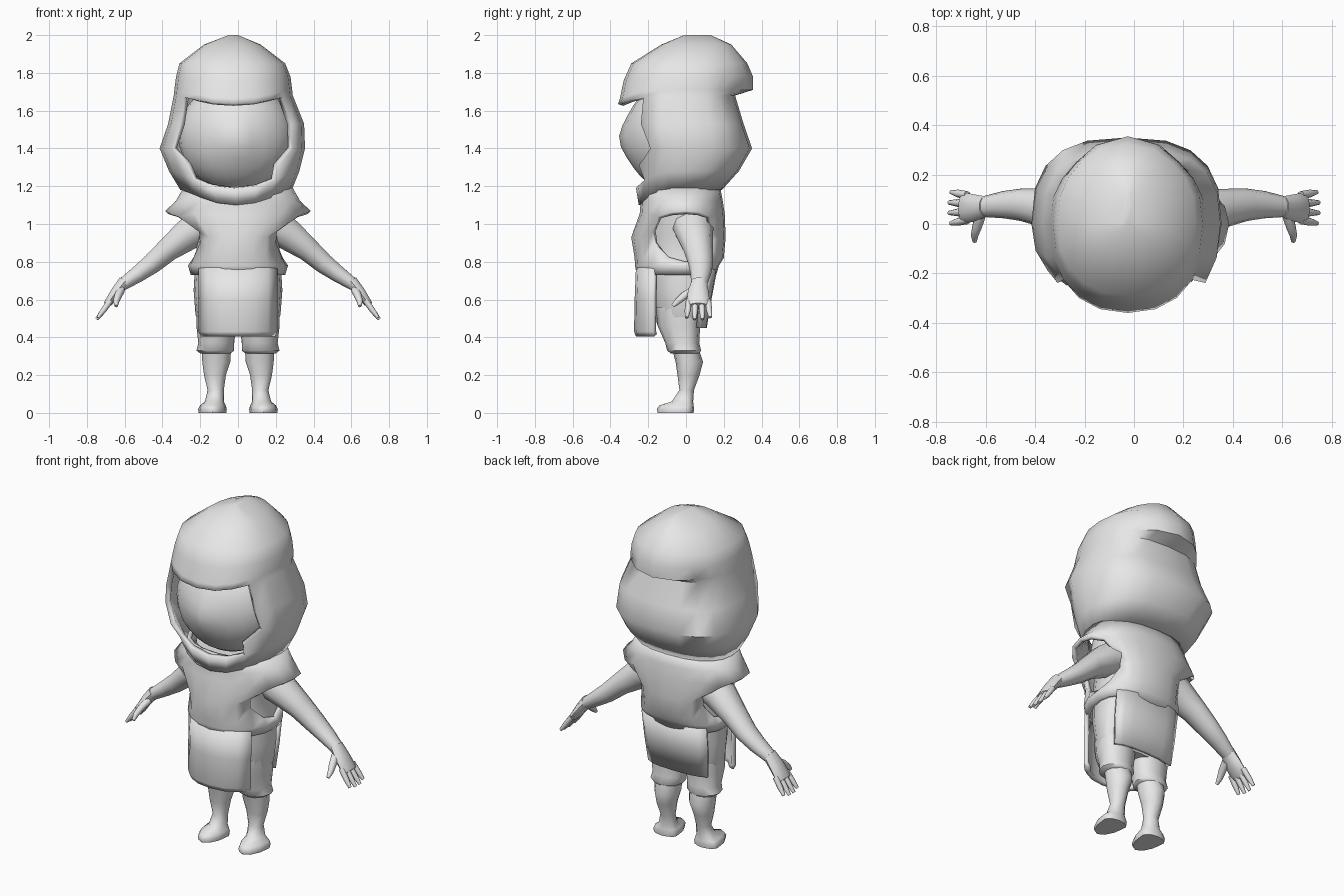
import bpy, bmesh, math
from mathutils import Vector

cube = bpy.data.objects.get("Cube")
if cube:
    bpy.data.objects.remove(cube)

grey = bpy.data.materials.new("plain_grey")
grey.use_nodes = True
grey.diffuse_color = (0.8, 0.8, 0.8, 1)
grey.node_tree.nodes["Principled BSDF"].inputs["Base Color"].default_value = (0.8, 0.8, 0.8, 1)

SIDES = 20


def finish(name, bm, thick=0, mirror=False, closed=True, sharp=50):
    if closed:
        bmesh.ops.recalc_face_normals(bm, faces=bm.faces)
    mesh = bpy.data.meshes.new(name)
    bm.to_mesh(mesh)
    bm.free()
    ob = bpy.data.objects.new(name, mesh)
    bpy.context.collection.objects.link(ob)
    mesh.materials.append(grey)
    if thick:
        mod = ob.modifiers.new("thickness", 'SOLIDIFY')
        mod.thickness = thick
        mod.offset = -1
    if mirror:
        ob.modifiers.new("mirror", 'MIRROR').use_mirror_merge = False
    bpy.ops.object.select_all(action='DESELECT')
    ob.select_set(True)
    bpy.context.view_layer.objects.active = ob
    bpy.ops.object.shade_smooth_by_angle(angle=math.radians(sharp))
    return ob


def skin(bm, rings, wrap=True, keep=lambda i, j: True):
    """Join point rings with quads; keep(i, j) decides which quads exist."""
    vs = [[bm.verts.new(p) for p in r] for r in rings]
    n = len(vs[0])
    for i in range(len(vs) - 1):
        for j in range(n if wrap else n - 1):
            if keep(i, j):
                k = (j + 1) % n
                bm.faces.new((vs[i][j], vs[i][k], vs[i + 1][k], vs[i + 1][j]))
    return vs


def power(v, p):
    return math.copysign(abs(v) ** p, v)


def oval(z, w, front, back, cx=0, p=1.0, sides=SIDES, dip=0, tail=0):
    """Horizontal ring starting at the front, turning towards +x.
    dip lowers the front centre, tail pulls the back centre outwards."""
    pts = []
    for j in range(sides):
        a = math.tau * j / sides
        c, s = math.cos(a), math.sin(a)
        q = p if c < 0 else (1 + p) / 2
        depth = -front if c > 0 else back
        pts.append(Vector((cx + w * power(s, q),
                           tail * max(0, -c) ** 7 - depth * power(c, q),
                           z - dip * max(0, c) ** 3)))
    return pts


def off_front(j):
    """Column distance of a quad from the front centre line."""
    return min(j, SIDES - 1 - j)


def solid(name, rings, mirror=False):
    bm = bmesh.new()
    vs = skin(bm, rings)
    bm.faces.new(vs[0])
    bm.faces.new(vs[-1])
    return finish(name, bm, mirror=mirror)


def tube(name, path, sides=10):
    """Capped limb along (x, y, z, half width, half thickness) stations."""
    rings = []
    for i, s in enumerate(path):
        t = Vector(path[min(i + 1, len(path) - 1)][:3]) - Vector(path[max(i - 1, 0)][:3])
        u = t.cross(Vector((0, 1, 0))).normalized()
        v = u.cross(t).normalized()
        rings.append([Vector(s[:3]) + v * s[3] * math.cos(math.tau * k / sides)
                      + u * s[4] * math.sin(math.tau * k / sides) for k in range(sides)])
    return solid(name, rings, mirror=True)


# Hood: shell with a face opening, pointed chin and a small tuft at the back
hood = [oval(1.18, .295, -.25, .19, -.01, .85, dip=.08),
        oval(1.28, .345, -.265, .28, -.02, .8, dip=.09),
        oval(1.40, .385, -.30, .35, -.03, .75),
        oval(1.53, .36, -.38, .305, -.01, .75),
        oval(1.68, .315, -.36, .26, -.025, .75, dip=.045),
        oval(1.71, .312, -.35, .27, -.025, .75, dip=.045, tail=.085),
        oval(1.78, .303, -.33, .28, -.025, .8, dip=.02, tail=.075),
        oval(1.85, .28, -.29, .285, -.03, .8, tail=.04),
        oval(1.95, .15, -.13, .24, -.03),
        oval(2.0, .025, -.01, .13, -.025)]
for j in (2, -2):
    hood[2][j].z = 1.31


def hood_wall(i, j):
    return not ((i in (2, 3) and off_front(j) < 3) or (i == 1 and off_front(j) < 2))


bm = bmesh.new()
vs = skin(bm, hood, keep=hood_wall)
bm.faces.new(vs[-1])
finish("hood", bm, .03, closed=False)

# Face with a soft central bump
bm = bmesh.new()
bmesh.ops.create_uvsphere(bm, u_segments=24, v_segments=16, radius=1)
for v in bm.verts:
    x, y, z = v.co
    bump = .035 * math.exp(-(x / .25) ** 2 - ((z + .05) / .35) ** 2) if y < 0 else 0
    v.co = (x * .305 - .01, y * .26 - .06 - bump, z * .295 + 1.465)
finish("face", bm)

# Tunic: flared shoulders and a rounded arm hole on each side
tunic = [oval(.73, .25, -.26, .16, p=.85), oval(.78, .265, -.27, .175, p=.85),
         oval(.82, .245, -.272, .20, p=.85), oval(.93, .25, -.29, .21, p=.85),
         oval(1.055, .385, -.245, .205, p=.9), oval(1.12, .33, -.24, .195, p=.9),
         oval(1.2, .285, -.237, .18, p=.88)]
for j in range(SIDES):
    side = abs(abs(j - SIDES // 2) - SIDES // 4)
    if side < 3:
        tunic[2][j].z += .025 * side * side - .02
        tunic[3][j].z += .007 * side * side
        tunic[4][j].z += .015 - .008 * side * side
bm = bmesh.new()
skin(bm, tunic, keep=lambda i, j: not (i in (2, 3) and 3 <= off_front(j) <= 6))
finish("tunic", bm, .025, closed=False)


# Hanging front and back flaps, each wrapping slightly round the hips
def flap(name, stations, turn):
    half = SIDES // 2
    rings = []
    for s in stations:
        ring = oval(*s, p=.7)
        rings.append([ring[(turn * half + k) % SIDES] for k in range(-3, 4)])
    bm = bmesh.new()
    skin(bm, rings, wrap=False)
    finish(name, bm, .025, closed=False)


flap("front_flap", [(.405, .235, -.265, .1), (.43, .25, -.275, .1),
                    (.6, .25, -.272, .1), (.77, .25, -.265, .1)], 0)
flap("back_flap", [(.45, .23, -.2, .11), (.6, .245, -.2, .135),
                   (.76, .25, -.2, .165)], 1)

# Body inside the tunic, and short trouser legs
solid("body", [oval(.46, .20, -.15, .06, p=.8), oval(.52, .225, -.17, .08, p=.8),
               oval(.65, .235, -.19, .11, p=.8), oval(.82, .225, -.21, .15, p=.8),
               oval(.95, .21, -.21, .17, p=.8), oval(1.07, .26, -.20, .165, p=.8),
               oval(1.17, .24, -.18, .14, p=.8)])
solid("trouser_leg", [oval(z, w, f, b, x, sides=12) for z, w, f, b, x in (
    (.315, .08, -.08, .07, .12), (.33, .10, -.10, .08, .12), (.37, .095, -.11, .07, .115),
    (.46, .105, -.15, .075, .115), (.56, .105, -.16, .08, .115))], mirror=True)

# Lower legs with feet
solid("leg_and_foot", [oval(z, w, f, b, x, sides=12) for z, w, f, b, x in (
    (0, .073, -.15, .04, .135), (.02, .076, -.155, .043, .135), (.04, .068, -.14, .04, .133),
    (.06, .05, -.075, .038, .125), (.12, .043, -.035, .042, .118), (.2, .058, -.045, .072, .122),
    (.27, .074, -.055, .09, .115), (.36, .08, -.08, .06, .115))], mirror=True)

# Arms, palms, fingers and thumbs
tube("arm", [(.17, .035, 1.0, .115, .10), (.265, .045, .945, .098, .088),
             (.37, .065, .865, .078, .066), (.455, .078, .79, .066, .056),
             (.53, .078, .735, .055, .046), (.61, .07, .68, .042, .034)])
tube("palm", [(.60, .07, .695, .042, .035), (.645, .065, .64, .055, .03),
              (.685, .065, .585, .062, .023), (.70, .065, .57, .05, .016)])
for n, reach in enumerate((.90, 1, 1, .88)):
    y = .015 + .034 * n
    spread = (n - 1.5) * .008
    tip = (.68 + .068 * reach, y + spread, .585 - .09 * reach)
    tube("finger_%d" % (n + 1), [(.675, y, .595, .016, .016), (.712, y + spread / 2, .543, .016, .015),
                                 (*tip, .009, .009)], 8)
tube("thumb", [(.62, .04, .65, .024, .022), (.635, -.01, .62, .022, .02),
               (.645, -.045, .59, .017, .016), (.645, -.07, .565, .009, .009)], 8)
